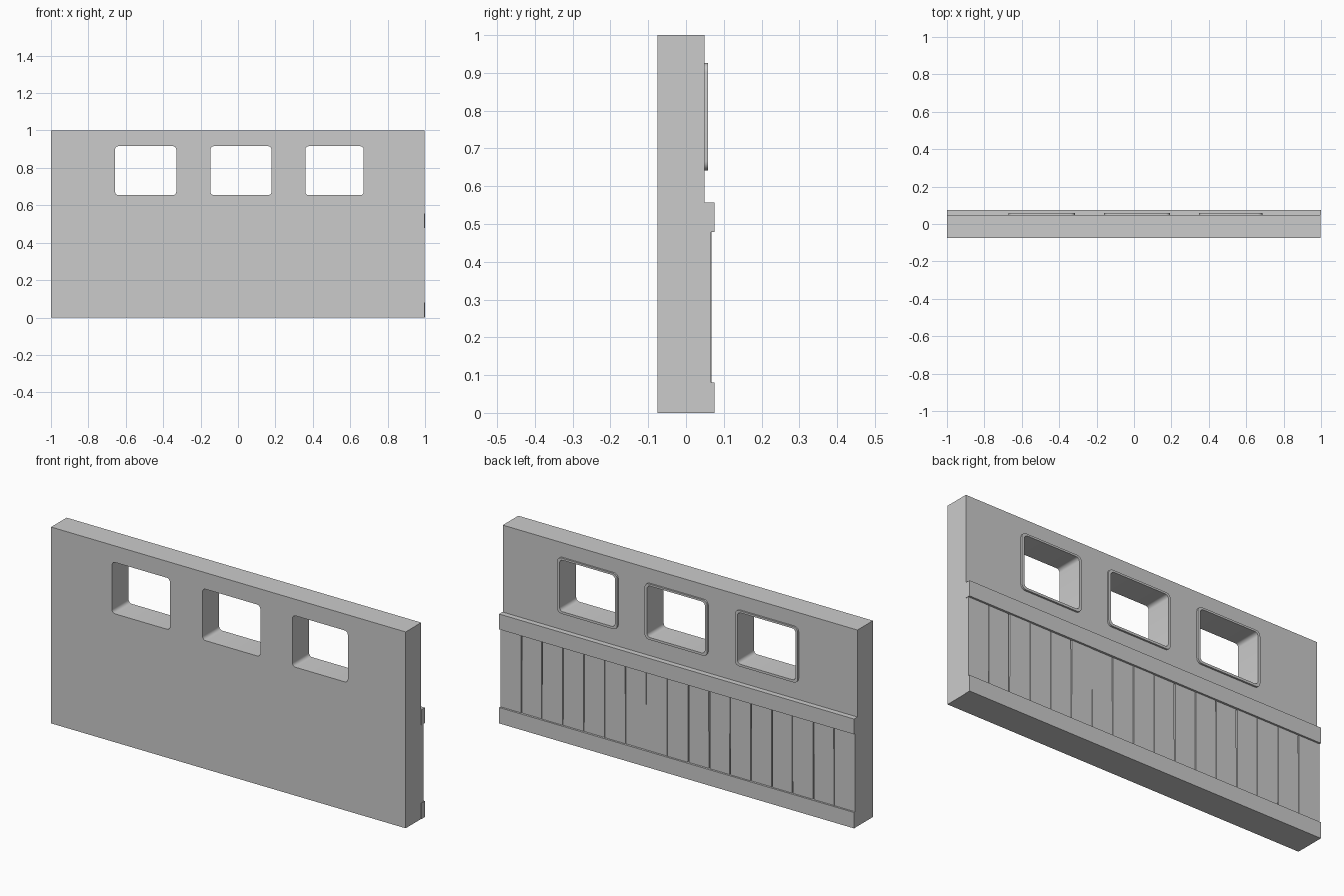
import bpy, bmesh, math, random

if "Cube" in bpy.data.objects:
    bpy.data.objects.remove(bpy.data.objects["Cube"])

random.seed(4)
BACK, FACE, RAIL = -0.076, 0.049, 0.076   # wall front, wall rear face, rail face


def rounded_rect(x0, x1, z0, z1, r, seg=5):
    pts = []
    for cx, cz, a in ((x1 - r, z1 - r, 0), (x0 + r, z1 - r, 90),
                      (x0 + r, z0 + r, 180), (x1 - r, z0 + r, 270)):
        for i in range(seg + 1):
            t = math.radians(a + 90 * i / seg)
            pts.append((cx + r * math.cos(t), cz + r * math.sin(t)))
    return pts


def panel(name, loops, y0, y1):
    """Outline with holes, filled and extruded from y0 to y1."""
    cu = bpy.data.curves.new(name, 'CURVE')
    cu.dimensions = '2D'
    cu.fill_mode = 'BOTH'
    cu.extrude = (y1 - y0) / 2
    for loop in loops:
        sp = cu.splines.new('POLY')
        sp.points.add(len(loop) - 1)
        for p, (x, z) in zip(sp.points, loop):
            p.co = (x, z, 0, 1)
        sp.use_cyclic_u = True
    ob = bpy.data.objects.new(name, cu)
    bpy.context.collection.objects.link(ob)
    ob.rotation_euler.x = math.pi / 2
    ob.location.y = (y0 + y1) / 2
    bpy.ops.object.select_all(action='DESELECT')
    ob.select_set(True)
    bpy.context.view_layer.objects.active = ob
    bpy.ops.object.convert(target='MESH')
    bpy.ops.object.transform_apply(location=True, rotation=True, scale=True)
    bm = bmesh.new()
    bm.from_mesh(ob.data)
    bmesh.ops.remove_doubles(bm, verts=bm.verts, dist=1e-5)
    bmesh.ops.recalc_face_normals(bm, faces=bm.faces)
    bm.to_mesh(ob.data)
    bm.free()
    bpy.ops.object.shade_smooth_by_angle(angle=math.radians(30))
    return ob


def prism(name, quad, y0, y1):
    """Four-sided board: quad gives (x, z) corners."""
    bm = bmesh.new()
    a = [bm.verts.new((x, y0, z)) for x, z in quad]
    b = [bm.verts.new((x, y1, z)) for x, z in quad]
    bm.faces.new(a)
    bm.faces.new(b[::-1])
    for i in range(4):
        j = (i + 1) % 4
        bm.faces.new((a[i], b[i], b[j], a[j]))
    bmesh.ops.recalc_face_normals(bm, faces=bm.faces)
    me = bpy.data.meshes.new(name)
    bm.to_mesh(me)
    bm.free()
    ob = bpy.data.objects.new(name, me)
    bpy.context.collection.objects.link(ob)
    return ob


def rect(x0, x1, z0, z1):
    return [(x0, z0), (x1, z0), (x1, z1), (x0, z1)]


# Wall slab with three rounded window openings
windows = [(-0.657, -0.33), (-0.147, 0.179), (0.36, 0.672)]
holes = [rounded_rect(a, b, 0.654, 0.916, 0.018) for a, b in windows]
panel("wall", [rect(-1, 0.998, 0, 1)] + holes, BACK, FACE)

# Raised window surrounds with a softened edge
for n, ((a, b), hole) in enumerate(zip(windows, holes)):
    outer = rounded_rect(a - 0.013, b + 0.014, 0.642, 0.926, 0.024)
    panel(f"window_frame_{n + 1}", [outer, hole], FACE, 0.058)

# Bottom and middle rails
prism("bottom_rail", rect(-1, 1, 0, 0.081), FACE, RAIL)
prism("middle_rail", rect(-1, 1, 0.479, 0.557), FACE, RAIL)

# Seventeen slightly uneven vertical planks
count = 17
w = 2 / count
for i in range(count):
    x0, x1 = -1 + i * w, -1 + (i + 1) * w
    g = [random.uniform(0.0005, 0.004) for _ in range(4)]
    l0, l1 = (g[0], g[1]) if i else (0, 0)
    r0, r1 = (g[2], g[3]) if i < count - 1 else (0.002, 0.002)
    quad = [(x0 + l0, 0.081), (x1 - r0, 0.081), (x1 - r1, 0.479), (x0 + l1, 0.479)]
    prism(f"plank_{i + 1}", quad, FACE, 0.067 - random.uniform(0, 0.002))
